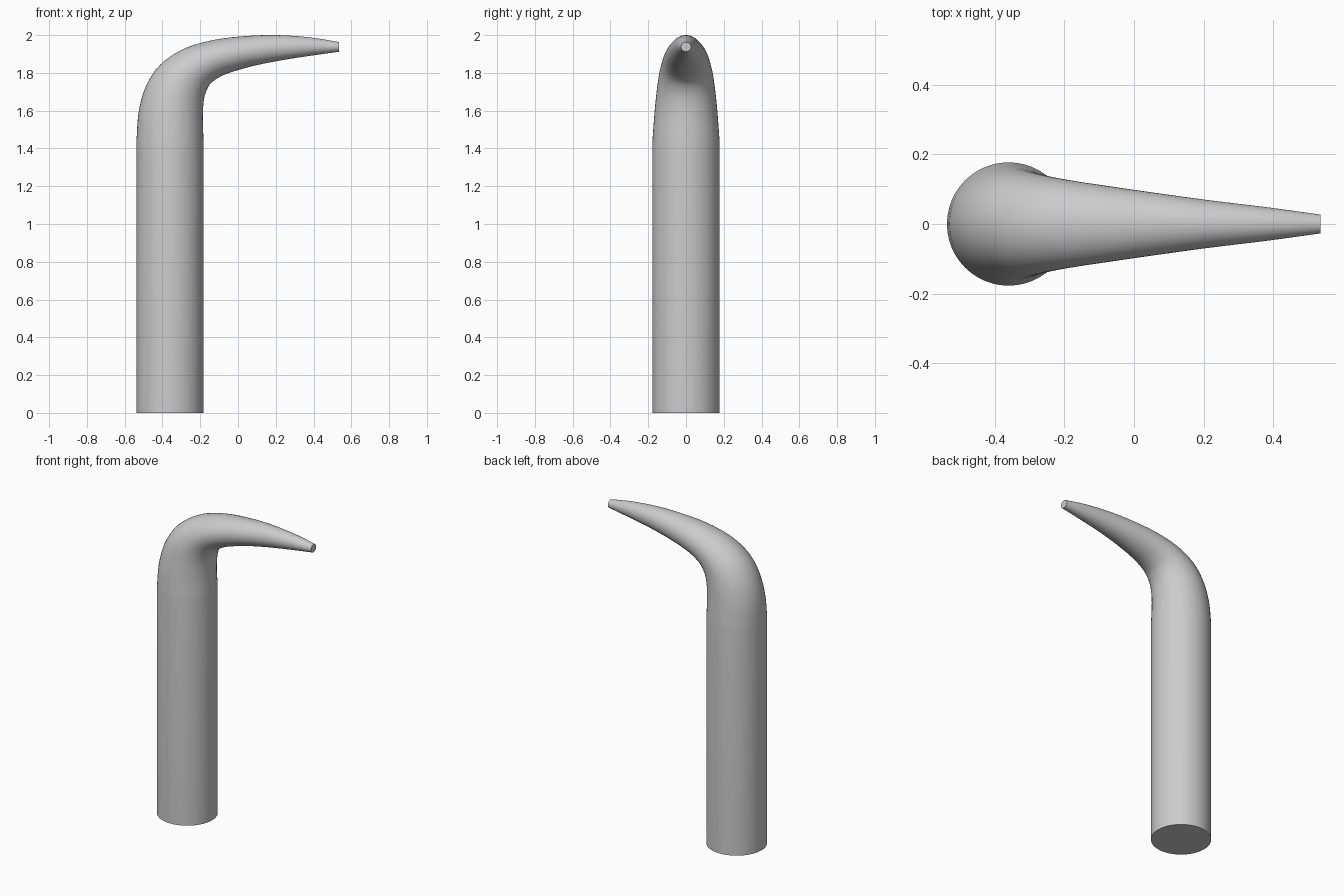
import bpy, bmesh, math
from mathutils import Vector

cube = bpy.data.objects.get("Cube")
if cube:
    bpy.data.objects.remove(cube)

SIDES, STEPS = 48, 5

# Single plain grey material
grey = bpy.data.materials.new("plain grey")
grey.use_nodes = True
colour = (0.6, 0.6, 0.6, 1)
grey.diffuse_color = colour
grey.node_tree.nodes["Principled BSDF"].inputs["Base Color"].default_value = colour

# Bend stations: outer x, outer z, inner x, inner z, half width in y
stations = [
    (-.537, 1.45, -.183, 1.45, .177),
    (-.525, 1.60, -.186, 1.57, .167),
    (-.485, 1.735, -.18, 1.66, .156),
    (-.41, 1.845, -.162, 1.717, .144),
    (-.285, 1.928, -.13, 1.757, .129),
    (-.13, 1.974, -.06, 1.795, .112),
    (.03, 1.994, .07, 1.834, .091),
    (.20, 2.0, .22, 1.865, .069),
    (.38, 1.988, .385, 1.891, .048),
    (.536, 1.963, .536, 1.912, .027),
]


def spline(a, b, c, d, t):
    """Smooth interpolation between b and c."""
    return b + .5 * t * (c - a + t * (2*a - 5*b + 4*c - d + t * (3*(b - c) + d - a)))


def refine(rows):
    result = []
    for i in range(len(rows) - 1):
        near = [rows[max(0, min(len(rows) - 1, i + k))] for k in (-1, 0, 1, 2)]
        for s in range(STEPS):
            result.append([spline(*v, s / STEPS) for v in zip(*near)])
    return result + [rows[-1]]


def ring(bm, row):
    """Elliptical section spanning the outer and inner profile points."""
    outer, inner = Vector((row[0], 0, row[1])), Vector((row[2], 0, row[3]))
    centre, arm = (outer + inner) / 2, (outer - inner) / 2
    side = Vector((0, row[4], 0))
    angles = [math.tau * k / SIDES for k in range(SIDES)]
    return [bm.verts.new(centre + arm * math.cos(a) + side * math.sin(a)) for a in angles]


# Straight shaft flowing into the tapered hook, with flat caps
bm = bmesh.new()
base = (-.537, 0, -.183, 0, .177)
rings = [ring(bm, row) for row in [base] + refine(stations)]
for low, high in zip(rings, rings[1:]):
    for k in range(SIDES):
        n = (k + 1) % SIDES
        bm.faces.new((low[k], low[n], high[n], high[k]))
bm.faces.new(rings[0])
bm.faces.new(rings[-1])
bmesh.ops.recalc_face_normals(bm, faces=bm.faces)

mesh = bpy.data.meshes.new("hooked_rod")
bm.to_mesh(mesh)
bm.free()
mesh.materials.append(grey)
rod = bpy.data.objects.new("hooked_rod", mesh)
bpy.context.collection.objects.link(rod)
bpy.context.view_layer.objects.active = rod
rod.select_set(True)
bpy.ops.object.shade_smooth_by_angle(angle=math.radians(40))
